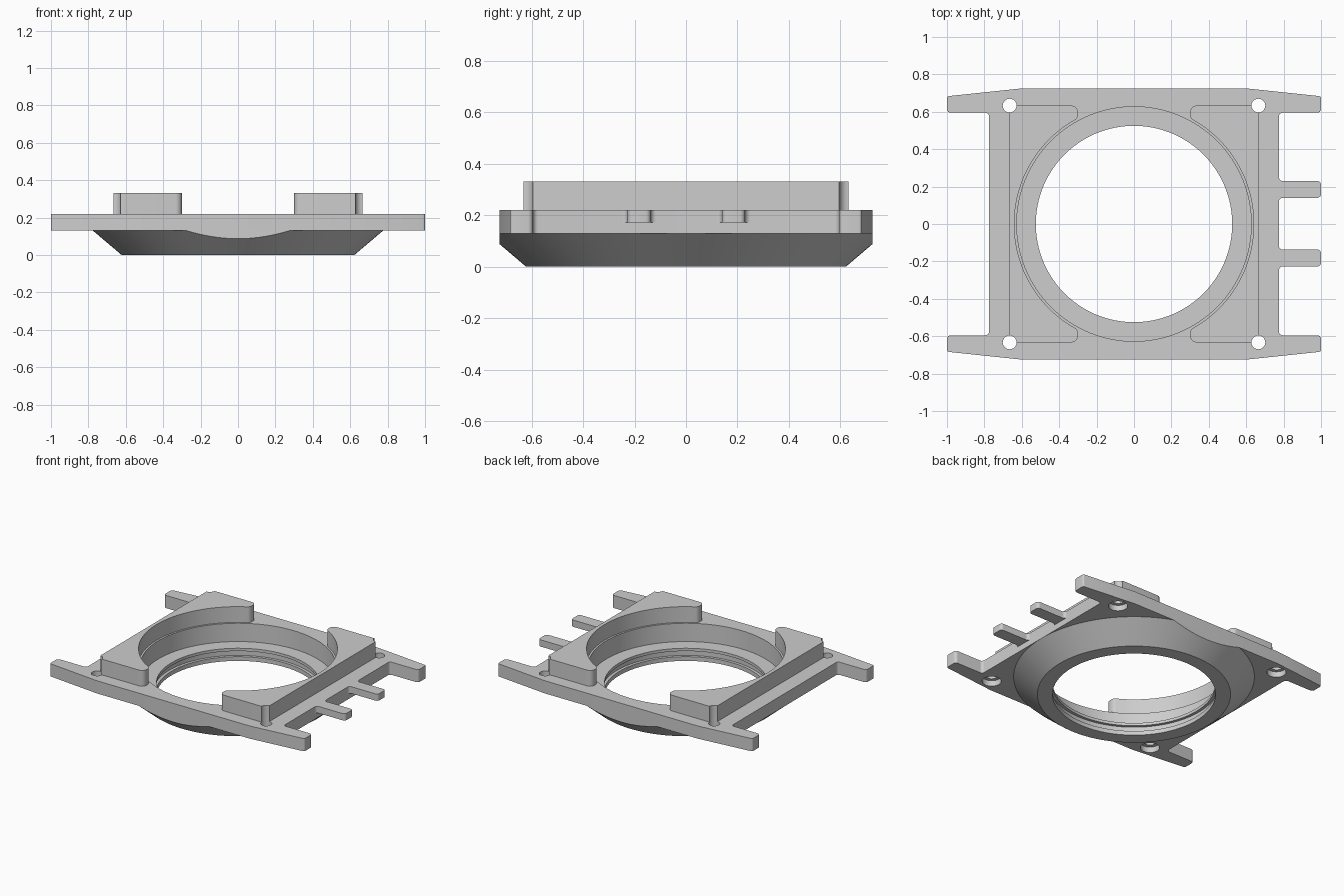
import bpy, bmesh, math
from mathutils import Vector

cube = bpy.data.objects.get("Cube")
if cube:
    bpy.data.objects.remove(cube, do_unlink=True)

GREY = (0.61, 0.61, 0.61, 1)
mat = bpy.data.materials.new("plain grey")
mat.use_nodes = True
mat.diffuse_color = GREY
bsdf = next(n for n in mat.node_tree.nodes if n.type == 'BSDF_PRINCIPLED')
bsdf.inputs["Base Color"].default_value = GREY

# Shared dimensions
PLATE_LOW, PLATE_TOP, BLOCK_TOP = 0.13, 0.22, 0.332
HALF_Y, SIDE_X, ARM_Y = 0.725, 0.775, 0.595
BORE, BLOCK_BORE, HOLE = 0.627, 0.64, 0.037
HOLE_X, HOLE_Y = 0.665, 0.633


def finish(bm, name):
    bmesh.ops.recalc_face_normals(bm, faces=bm.faces[:])
    mesh = bpy.data.meshes.new(name)
    bm.to_mesh(mesh)
    bm.free()
    mesh.materials.append(mat)
    obj = bpy.data.objects.new(name, mesh)
    bpy.context.collection.objects.link(obj)
    return obj


def activate(obj):
    bpy.ops.object.select_all(action='DESELECT')
    obj.select_set(True)
    bpy.context.view_layer.objects.active = obj


def smooth(obj):
    activate(obj)
    bpy.ops.object.shade_smooth_by_angle(angle=math.radians(25))


def arc(cx, cy, r, start, end, steps):
    angles = [math.radians(start + (end - start) * i / steps) for i in range(steps + 1)]
    return [(cx + r * math.cos(a), cy + r * math.sin(a), 0) for a in angles]


def rounded(points, steps=6):
    """Round every corner (x, y, radius) of a closed outline."""
    out = []
    for i, (x, y, r) in enumerate(points):
        p = Vector((x, y))
        if r == 0:
            out.append(p)
            continue
        a = (Vector(points[i - 1][:2]) - p).normalized()
        b = (Vector(points[(i + 1) % len(points)][:2]) - p).normalized()
        half = a.angle(b) / 2
        centre = p + (a + b).normalized() * (r / math.sin(half))
        tangent = r / math.tan(half)
        va, vb = p + a * tangent - centre, p + b * tangent - centre
        for k in range(steps + 1):
            # Blend the two radii by angle, keeping their length
            t, turn = k / steps, math.pi - 2 * half
            out.append(centre + (va * math.sin((1 - t) * turn) + vb * math.sin(t * turn)) / math.sin(turn))
    return out


def prism(name, outline, low, high):
    bm = bmesh.new()
    bottom = [bm.verts.new((p[0], p[1], low)) for p in outline]
    top = [bm.verts.new((p[0], p[1], high)) for p in outline]
    bm.faces.new(bottom[::-1])
    bm.faces.new(top)
    for i in range(len(outline)):
        bm.faces.new((bottom[i - 1], bottom[i], top[i], top[i - 1]))
    return finish(bm, name)


def disc(name, x, y, r, low, high, steps):
    return prism(name, arc(x, y, r, 0, 360, steps)[:-1], low, high)


def cut(obj, cutter):
    mod = obj.modifiers.new("cut", 'BOOLEAN')
    mod.operation = 'DIFFERENCE'
    mod.solver = 'EXACT'
    mod.object = cutter
    activate(obj)
    bpy.ops.object.modifier_apply(modifier=mod.name)
    bpy.data.objects.remove(cutter, do_unlink=True)


def mirrored(points, sx, sy):
    return [(x * sx, y * sy, r) for x, y, r in points]


# Base plate with four tapered arms
arm = [(SIDE_X, ARM_Y, 0.02), (1, ARM_Y, 0.02), (1, 0.683, 0.012), (0.6, HALF_Y, 0)]
right = mirrored(arm, 1, -1)[::-1] + arm
plate = prism("base_plate", rounded(right + mirrored(right, -1, 1)[::-1]), PLATE_LOW, PLATE_TOP)
cut(plate, disc("bore_cutter", 0, 0, BORE, 0, 0.5, 128))
for sx in (-1, 1):
    for sy in (-1, 1):
        x, y = sx * HOLE_X, sy * HOLE_Y
        cut(plate, disc("hole_cutter", x, y, HOLE, 0, 0.5, 24))
        cut(plate, disc("counterbore_cutter", x, y, 0.062, 0, PLATE_LOW + 0.04, 32))
smooth(plate)

# Conical collar under the plate, with a stepped and grooved bore
profile = [(0.622, 0), (SIDE_X, PLATE_LOW), (BORE, PLATE_LOW), (BORE, 0.09), (0.525, 0.09),
           (0.525, 0.07), (0.545, 0.07), (0.545, 0.03), (0.525, 0.03), (0.525, 0)]
bm = bmesh.new()
STEPS = 128
rings = []
for x, y, _ in arc(0, 0, 1, 0, 360, STEPS)[:-1]:
    rings.append([bm.verts.new((r * x, r * y, z)) for r, z in profile])
for i, ring in enumerate(rings):
    nxt = rings[(i + 1) % STEPS]
    for j in range(len(profile)):
        k = (j + 1) % len(profile)
        bm.faces.new((ring[j], nxt[j], nxt[k], ring[k]))
# Flat front and back
for s in (-1, 1):
    bmesh.ops.bisect_plane(bm, geom=bm.verts[:] + bm.edges[:] + bm.faces[:],
                           plane_co=(0, s * HALF_Y, 0), plane_no=(0, s, 0), clear_outer=True)
    bmesh.ops.holes_fill(bm, edges=[e for e in bm.edges if e.is_boundary], sides=0)
smooth(finish(bm, "conical_collar"))

# Raised blocks hugging the bore, notched around the screw holes
notch = arc(HOLE_X, HOLE_Y, HOLE, -90, -180, 8)
tip_y = math.sqrt(BLOCK_BORE ** 2 - 0.3 ** 2)
upper = notch + [(0.3, HOLE_Y, 0.034), (0.3, tip_y, 0.034)]
block = upper + arc(0, 0, BLOCK_BORE, 56, -56, 48) + mirrored(upper, 1, -1)[::-1]
for name, sx in (("left_block", 1), ("right_block", -1)):
    smooth(prism(name, rounded(mirrored(block, sx, 1)), PLATE_TOP, BLOCK_TOP))

# Two thin fingers on one side
H = 0.045
finger = [(SIDE_X, H + 0.021, 0), (SIDE_X, H, 0.02), (1, H, 0.02)]
finger = finger + mirrored(finger, 1, -1)[::-1]
for name, y in (("front_finger", -0.182), ("back_finger", 0.185)):
    smooth(prism(name, [(p[0], p[1] + y) for p in rounded(finger)], 0.172, PLATE_TOP))
